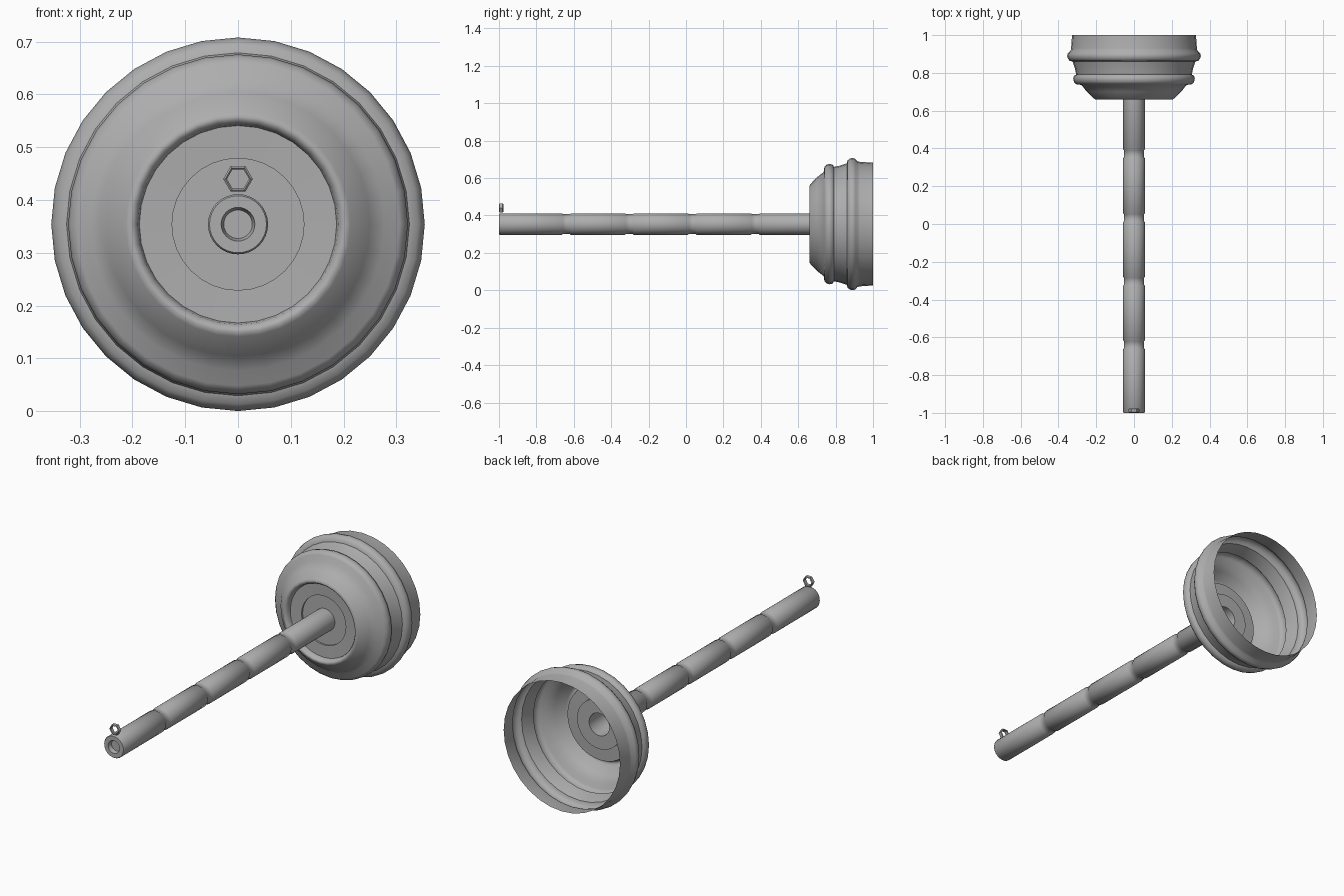
import bpy, bmesh
from math import sin, cos, pi, radians

if "Cube" in bpy.data.objects:
    bpy.data.objects.remove(bpy.data.objects["Cube"])

CZ = 0.354      # height of the shared axis, which runs along y
SIDES = 32

grey = bpy.data.materials.new("dark_grey")
grey.diffuse_color = (0.42, 0.42, 0.42, 1)
grey.use_nodes = True
grey.node_tree.nodes["Principled BSDF"].inputs["Base Color"].default_value = grey.diffuse_color


def lathe(name, profile, sides=SIDES, cz=CZ, turn=0.0, closed=False):
    """Spin (radius, y) points around a y-parallel axis at height cz."""
    bm = bmesh.new()
    rings = []
    for r, y in profile:
        if r == 0:
            rings.append([bm.verts.new((0, y, cz))] * sides)
        else:
            rings.append([bm.verts.new((r * sin(turn + 2 * pi * k / sides), y,
                                        cz + r * cos(turn + 2 * pi * k / sides)))
                          for k in range(sides)])
    pairs = list(zip(rings, rings[1:]))
    if closed:
        pairs.append((rings[-1], rings[0]))
    for a, b in pairs:
        for k in range(sides):
            n = (k + 1) % sides
            loop = list(dict.fromkeys((a[k], a[n], b[n], b[k])))
            bm.faces.new(loop)
    mesh = bpy.data.meshes.new(name)
    bm.to_mesh(mesh)
    bm.free()
    mesh.materials.append(grey)
    obj = bpy.data.objects.new(name, mesh)
    bpy.context.collection.objects.link(obj)
    return obj


def smooth(obj, angle):
    bpy.ops.object.select_all(action='DESELECT')
    obj.select_set(True)
    bpy.context.view_layer.objects.active = obj
    bpy.ops.object.shade_smooth_by_angle(angle=radians(angle))


# Rubber cup: thin open shell with a stepped, recessed disc and two raised ribs
cup = lathe("cup", [
    (0.057, 0.699), (0.125, 0.699), (0.125, 0.690), (0.187, 0.688),
    (0.190, 0.672), (0.197, 0.662), (0.205, 0.660), (0.213, 0.665),
    (0.250, 0.700), (0.278, 0.736),
    (0.306, 0.740), (0.318, 0.752), (0.322, 0.768), (0.318, 0.784), (0.306, 0.791),
    (0.313, 0.825), (0.325, 0.860),
    (0.341, 0.864), (0.350, 0.876), (0.354, 0.890), (0.350, 0.904), (0.336, 0.917),
    (0.333, 0.930), (0.328, 1.0)])
smooth(cup, 48)

# Handle: tube with four shallow grooves and a recessed front end
handle_profile = [(0, -0.98), (0.027, -0.98), (0.032, -1.0), (0.054, -1.0), (0.057, -0.996)]
for i in range(4):
    g = -0.663 + i * 0.337
    handle_profile += [(0.057, g), (0.053, g + 0.004), (0.053, g + 0.042), (0.057, g + 0.046)]
handle_profile.append((0.057, 0.699))
smooth(lathe("handle", handle_profile), 48)

# Hanging loop: small hexagonal ring on top of the handle's end
lathe("hanging_loop", [(0.024, -0.999), (0.028, -0.996), (0.028, -0.980),
                       (0.024, -0.977), (0.021, -0.980), (0.021, -0.996)],
      sides=6, cz=0.440, turn=pi / 6, closed=True)
